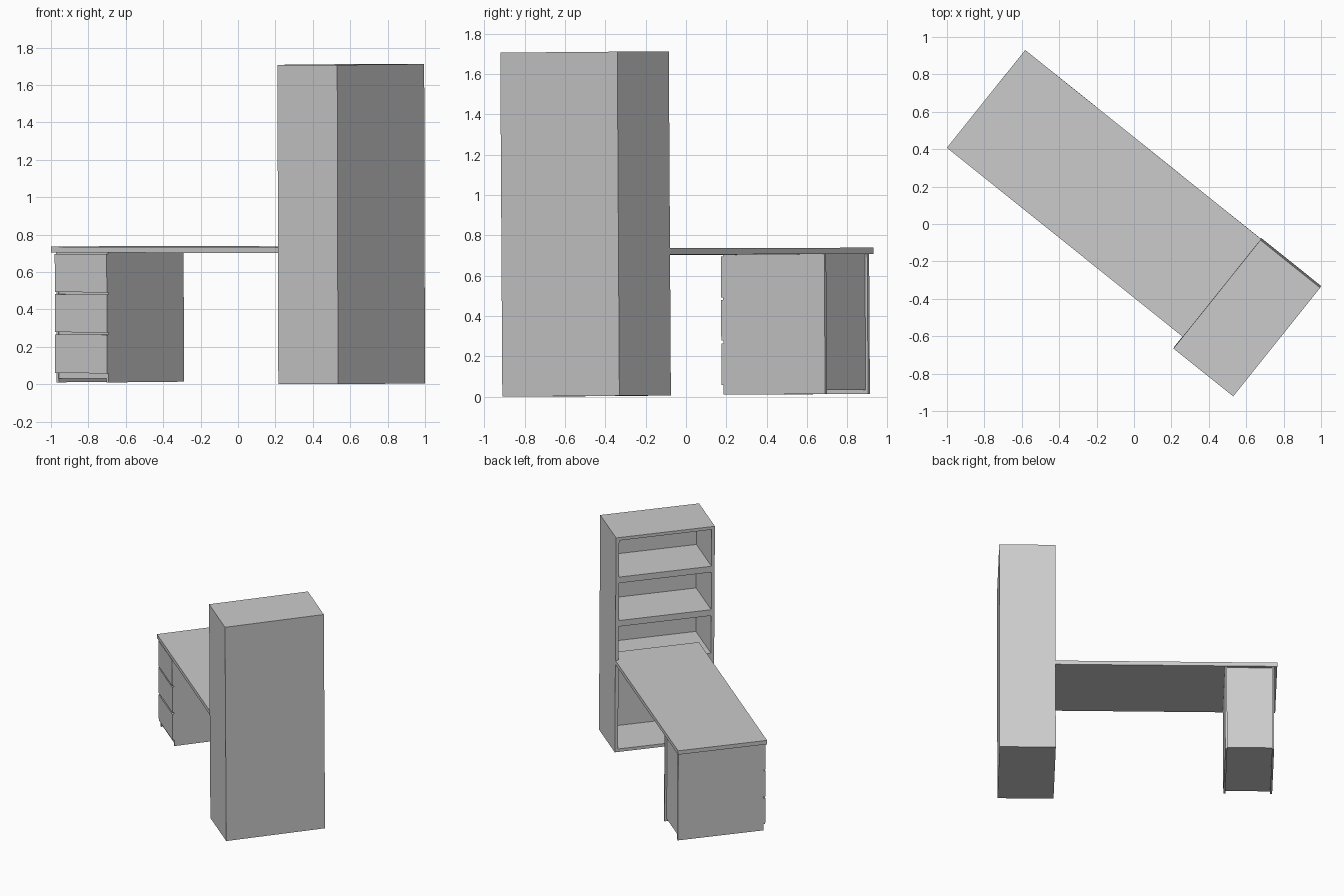
import bpy, bmesh
from math import radians
from mathutils import Matrix

if "Cube" in bpy.data.objects:
    bpy.data.objects.remove(bpy.data.objects["Cube"])

# Furniture is laid out square (x = desk length, y = desk depth), then turned into place
PLACE = (Matrix.Translation((0, 0, 0.004)) @ Matrix.Rotation(0.006, 4, 'X')
         @ Matrix.Rotation(-0.0025, 4, 'Y') @ Matrix.Rotation(radians(-38.7), 4, 'Z'))


def prism(name, outline, z0, z1):
    """Extrude a flat outline (counter-clockwise) from z0 to z1."""
    bm = bmesh.new()
    face = bm.faces.new([bm.verts.new((x, y, z0)) for x, y in outline])
    ext = bmesh.ops.extrude_face_region(bm, geom=[face])
    top = [g for g in ext['geom'] if isinstance(g, bmesh.types.BMVert)]
    bmesh.ops.translate(bm, verts=top, vec=(0, 0, z1 - z0))
    bmesh.ops.recalc_face_normals(bm, faces=bm.faces)
    bm.transform(PLACE)
    mesh = bpy.data.meshes.new(name)
    bm.to_mesh(mesh)
    bm.free()
    obj = bpy.data.objects.new(name, mesh)
    bpy.context.collection.objects.link(obj)
    return obj


def box(name, x, y, z):
    return prism(name, [(x[0], y[0]), (x[1], y[0]), (x[1], y[1]), (x[0], y[1])], *z)


# Bookcase shell
X0, X1, Y0, Y1, H, T = 0.578, 0.987, -0.377, 0.367, 1.707, 0.024
box("bookcase_side_right", (X0, X1), (Y0, Y0 + T), (0, H))
box("bookcase_side_left", (X0, X1), (Y1 - T, Y1), (0, H))
inner = (Y0 + T, Y1 - T)
box("bookcase_back", (X1 - 0.02, X1), inner, (0, H))
for name, z in (("bookcase_top", (H - T, H)), ("bookcase_bottom", (0, T))):
    box(name, (X0, X1 - 0.02), inner, z)

# Thick shelves, the lowest one carrying the desk
for i, top in enumerate((1.392, 1.046, 0.70)):
    box(f"shelf_{i + 1}", (X0, X1 - 0.02), inner, (top - 0.048, top))

# Desk top, notched to reach inside the bookcase
D0, D1, TIP = -0.303, Y1, 0.72
prism("desk_top", [(-1.037, D0), (TIP, D0), (TIP, Y1 - T), (X0, Y1 - T),
                   (X0, D1), (-1.037, D1)], 0.70, 0.731)

# Drawer pedestal: two side panels with a recessed carcass between
P0, P1, PT = -1.013, -0.657, 0.015
for name, x in (("outer", P0), ("inner", P1 - PT)):
    box(f"pedestal_side_{name}", (x, x + PT), (-0.287, 0.358), (0.006, 0.70))
box("pedestal_carcass", (P0 + PT, P1 - PT), (-0.285, 0.343), (0.026, 0.70))

# Drawer fronts
for i, z in enumerate(((0.055, 0.261), (0.274, 0.477), (0.488, 0.693))):
    box(f"drawer_front_{i + 1}", (P0, P1), (-0.300, -0.287), z)
